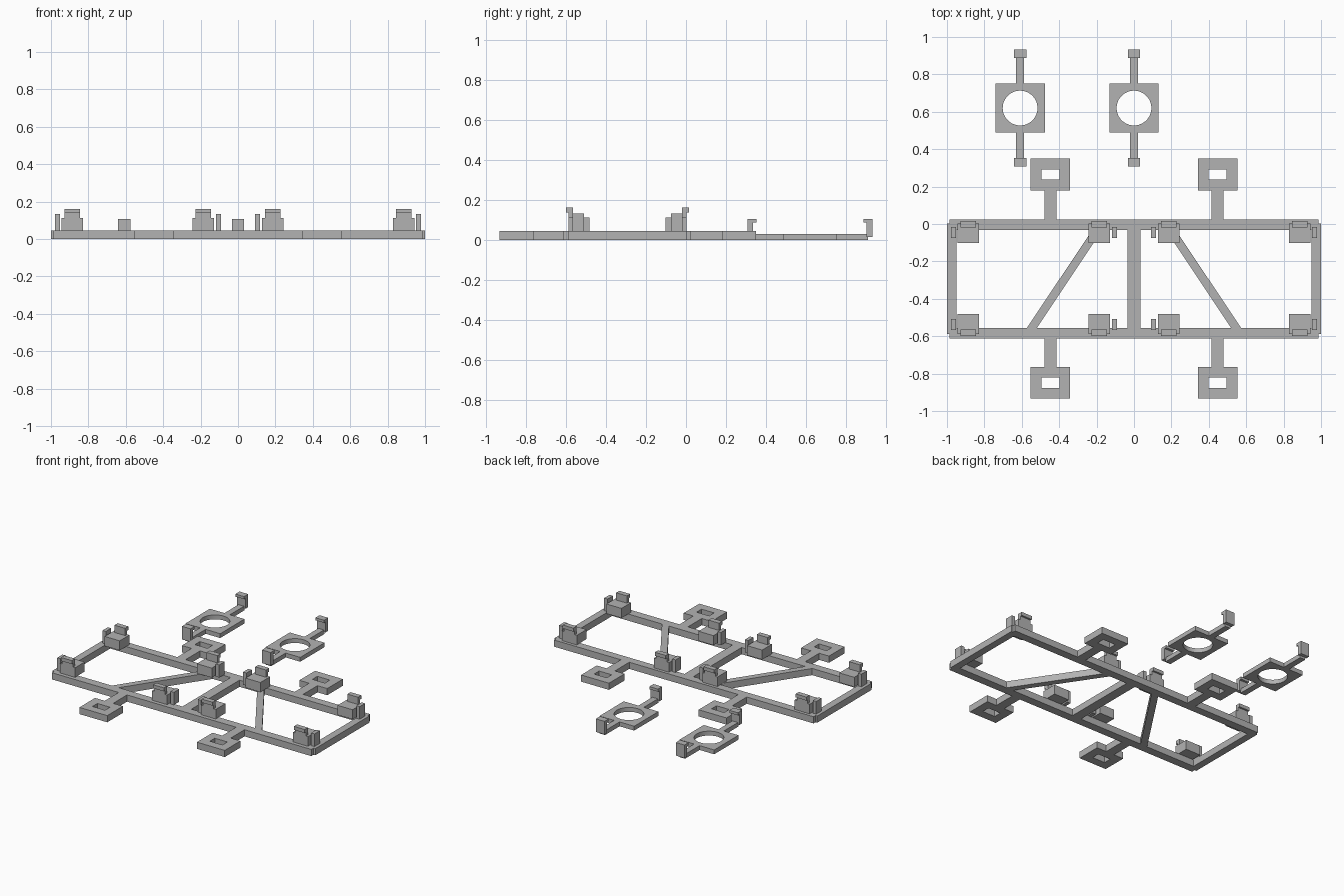
import bpy, bmesh, math

if "Cube" in bpy.data.objects:
    bpy.data.objects.remove(bpy.data.objects["Cube"])

grey = bpy.data.materials.new("plain grey")
grey.diffuse_color = (0.45, 0.45, 0.45, 1)
grey.use_nodes = True
grey.node_tree.nodes["Principled BSDF"].inputs["Base Color"].default_value = grey.diffuse_color

T = 0.046  # frame thickness


def finish(bm, name):
    bmesh.ops.recalc_face_normals(bm, faces=bm.faces)
    me = bpy.data.meshes.new(name)
    bm.to_mesh(me)
    bm.free()
    me.materials.append(grey)
    ob = bpy.data.objects.new(name, me)
    bpy.context.collection.objects.link(ob)
    return ob


def extrude(name, lower, upper):
    """Solid between two matching outlines."""
    bm = bmesh.new()
    a = [bm.verts.new(p) for p in lower]
    b = [bm.verts.new(p) for p in upper]
    bm.faces.new(a)
    bm.faces.new(b)
    n = len(a)
    for i in range(n):
        j = (i + 1) % n
        bm.faces.new((a[i], a[j], b[j], b[i]))
    return finish(bm, name)


def plan(name, pts, z0, z1):
    return extrude(name, [(x, y, z0) for x, y in pts], [(x, y, z1) for x, y in pts])


def box(name, x0, x1, y0, y1, z0, z1):
    return plan(name, [(x0, y0), (x1, y0), (x1, y1), (x0, y1)], z0, z1)


def side_profile(name, pts, x0, x1):
    return extrude(name, [(x0, y, z) for y, z in pts], [(x1, y, z) for y, z in pts])


def ring(name, outer, inner, z1):
    """Flat plate with one hole."""
    bm = bmesh.new()
    loops = [[bm.verts.new((x, y, z)) for x, y in pts]
             for pts, z in ((outer, 0), (outer, z1), (inner, z1), (inner, 0))]
    n = len(outer)
    for k in range(4):
        a, b = loops[k], loops[(k + 1) % 4]
        for i in range(n):
            j = (i + 1) % n
            bm.faces.new((a[i], a[j], b[j], b[i]))
    return finish(bm, name)


def rect(cx, cy, hx, hy):
    return [(cx - hx, cy - hy), (cx + hx, cy - hy), (cx + hx, cy + hy), (cx - hx, cy + hy)]


# Main frame
box("rear_rail", -0.987, 0.987, -0.032, 0.024, 0, T)
box("front_rail", -0.987, 0.987, -0.613, -0.555, 0, T)
box("centre_rail", -0.034, 0.034, -0.555, -0.032, 0, T)

for s, side in ((-1, "left"), (1, "right")):
    box(side + "_rail", s * 0.95, s * 1.0, -0.588, 0.002, 0, T)
    # Diagonal brace
    plan(side + "_brace", [(s * 0.572, -0.555), (s * 0.519, -0.555),
                           (s * 0.17, -0.032), (s * 0.223, -0.032)], 0, T)
    # Mounting pads on short arms
    for end, a0, a1, py in (("rear", 0.024, 0.182, 0.265), ("front", -0.765, -0.613, -0.849)):
        box(f"{side}_{end}_arm", s * 0.447 - 0.032, s * 0.447 + 0.032, a0, a1, 0, T)
        ring(f"{side}_{end}_pad", rect(s * 0.447, py, 0.106, 0.085),
             rect(s * 0.447, py, 0.048, 0.027), T)

    # Corner clips: block, outward hook and locating tab
    for end, d, edge in (("rear", 1, 0.003), ("front", -1, -0.587)):
        for pos, cx, tx in (("outer", 0.886, 0.966), ("inner", 0.185, 0.104)):
            name = f"{side}_{end}_{pos}"
            cx, tx = s * cx, s * tx
            y_in, y_wall = edge - d * 0.105, edge - d * 0.022
            box(name + "_block", cx - 0.057, cx + 0.057, y_in, edge, T, 0.112)
            side_profile(name + "_hook",
                         [(y_wall, T), (y_wall, 0.162), (edge + d * 0.013, 0.162),
                          (edge + d * 0.013, 0.138), (edge, 0.138), (edge, T)],
                         cx - 0.041, cx + 0.041)
            box(name + "_tab", tx - 0.013, tx + 0.013,
                edge - d * 0.078, edge - d * 0.02, T, 0.133)

# Two loose brackets, each a plate with a round hole and hooked arms
CY, H, R, N = 0.62, 0.132, 0.093, 48
for label, cx in (("left", -0.609), ("middle", 0.0)):
    outer, inner = [], []
    for i in range(N):
        c, s = math.cos(2 * math.pi * i / N), math.sin(2 * math.pi * i / N)
        k = H / max(abs(c), abs(s))
        outer.append((cx + c * k, CY + s * k))
        inner.append((cx + c * R, CY + s * R))
    plate = ring(label + "_bracket_plate", outer, inner, 0.03)
    # Smooth only the wall of the hole
    for f in plate.data.polygons:
        f.use_smooth = (abs(f.normal.z) < 0.5 and
                        math.hypot(f.center.x - cx, f.center.y - CY) < R + 0.01)
    for d, end in ((1, "rear"), (-1, "front")):
        box(f"{label}_bracket_{end}_arm", cx - 0.021, cx + 0.021,
            CY + d * H, CY + d * 0.29, 0, 0.03)
        o, w, lip = CY + d * 0.313, CY + d * 0.284, CY + d * 0.268
        side_profile(f"{label}_bracket_{end}_hook",
                     [(o, 0.016), (o, 0.106), (lip, 0.106), (lip, 0.088), (w, 0.088), (w, 0.016)],
                     cx - 0.033, cx + 0.033)
